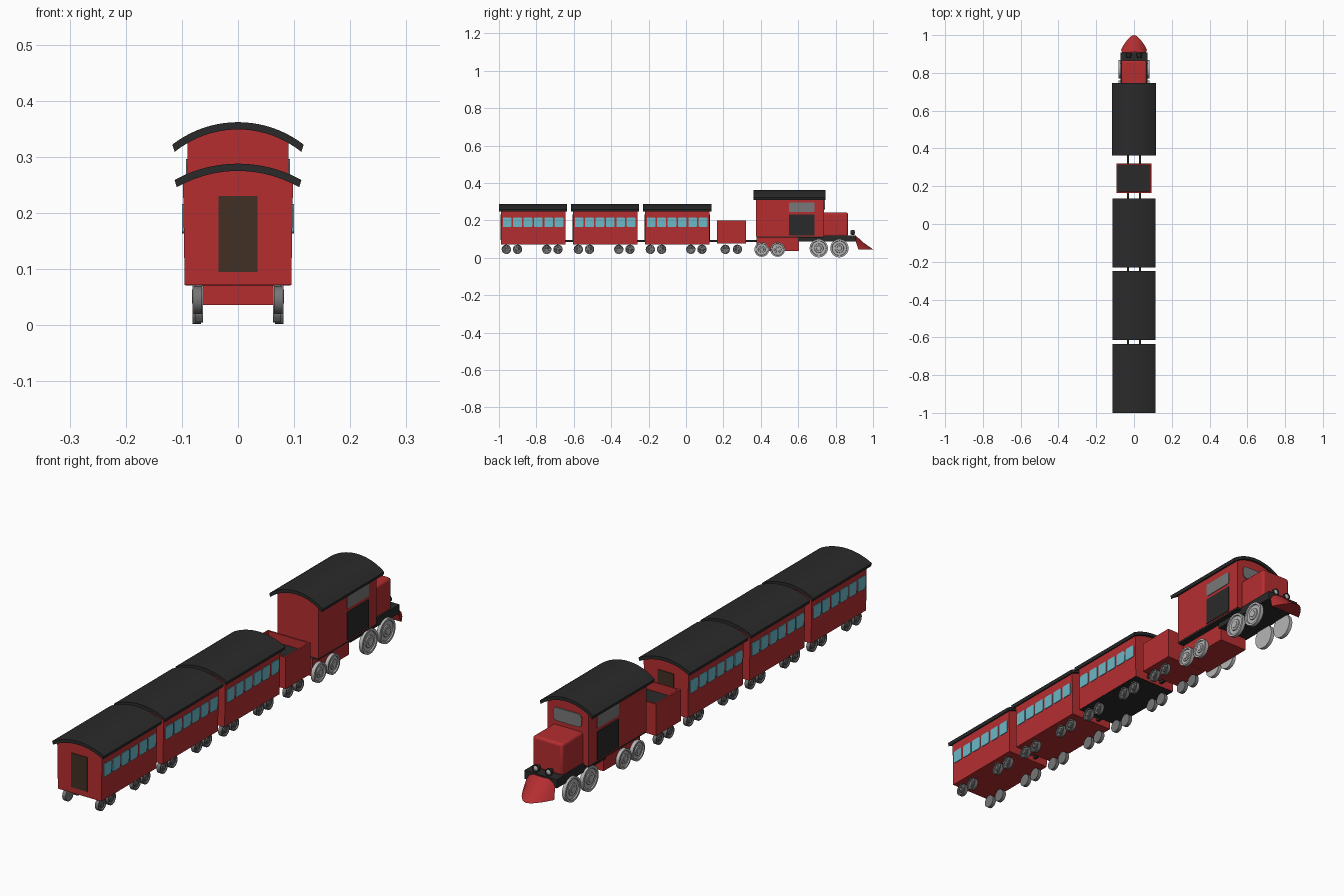
import bpy, bmesh, math
from mathutils import Vector

if "Cube" in bpy.data.objects:
    bpy.data.objects.remove(bpy.data.objects["Cube"])


def material(name, r, g, b):
    m = bpy.data.materials.new(name)
    m.diffuse_color = (r, g, b, 1)
    m.use_nodes = True
    m.node_tree.nodes["Principled BSDF"].inputs["Base Color"].default_value = m.diffuse_color
    return m


RED = material("red paint", 0.46, 0.027, 0.03)
BLACK = material("black paint", 0.023, 0.023, 0.023)
BLUE = material("blue glass", 0.15, 0.48, 0.57)
BROWN = material("dark brown", 0.052, 0.03, 0.018)
GREY = material("grey glass", 0.19, 0.19, 0.19)
STEEL = material("light steel", 0.46, 0.46, 0.46)
IRON = material("grey iron", 0.18, 0.18, 0.18)


def finish(name, bm, *mats):
    bmesh.ops.recalc_face_normals(bm, faces=bm.faces)
    me = bpy.data.meshes.new(name)
    bm.to_mesh(me)
    bm.free()
    for m in mats:
        me.materials.append(m)
    ob = bpy.data.objects.new(name, me)
    bpy.context.collection.objects.link(ob)
    return ob


def smooth(ob):
    bpy.ops.object.select_all(action='DESELECT')
    ob.select_set(True)
    bpy.context.view_layer.objects.active = ob
    bpy.ops.object.shade_smooth_by_angle(angle=math.radians(35))


def prism(name, pts, axis, a, b, mat):
    """Extrude a 2D outline along x (outline in y,z) or y (outline in x,z)."""
    bm = bmesh.new()
    place = (lambda p, d: (d, p[0], p[1])) if axis == 'x' else (lambda p, d: (p[0], d, p[1]))
    r0 = [bm.verts.new(place(p, a)) for p in pts]
    r1 = [bm.verts.new(place(p, b)) for p in pts]
    bm.faces.new(r0)
    bm.faces.new(r1)
    for i in range(len(pts)):
        j = (i + 1) % len(pts)
        bm.faces.new((r0[i], r0[j], r1[j], r1[i]))
    return finish(name, bm, mat)


def box(name, x0, x1, y0, y1, z0, z1, mat):
    return prism(name, [(x0, z0), (x1, z0), (x1, z1), (x0, z1)], 'y', y0, y1, mat)


def arc(hw, z_edge, z_top, n=20):
    """Circular arc in x,z from +hw to -hw."""
    s = z_top - z_edge
    r = (hw * hw + s * s) / (2 * s)
    a = math.asin(hw / r)
    return [(r * math.sin(a - 2 * a * i / n), z_top - r + r * math.cos(a - 2 * a * i / n))
            for i in range(n + 1)]


def rounded(cx, cz, hw, hh, r, n=4):
    pts = []
    for k, (sx, sz) in enumerate(((1, 1), (-1, 1), (-1, -1), (1, -1))):
        for i in range(n + 1):
            t = math.pi / 2 * (k + i / n)
            pts.append((cx + sx * (hw - r) + r * math.cos(t), cz + sz * (hh - r) + r * math.sin(t)))
    return pts


def lathe(name, prof, centre, axis, sign, mat, n=28):
    """Spin (radius, depth) points around an x or y axis."""
    bm = bmesh.new()
    rings = []
    for r, d in prof:
        ring = []
        for i in range(n):
            t = 2 * math.pi * i / n
            u, v = r * math.cos(t), r * math.sin(t)
            p = Vector((sign * d, u, v)) if axis == 'x' else Vector((u, sign * d, v))
            ring.append(bm.verts.new(p + Vector(centre)))
        rings.append(ring)
    for a, b in zip(rings, rings[1:]):
        for i in range(n):
            bm.faces.new((a[i], a[(i + 1) % n], b[(i + 1) % n], b[i]))
    bm.faces.new(rings[0])
    bm.faces.new(rings[-1])
    ob = finish(name, bm, mat)
    smooth(ob)
    return ob


def wheels(name, y, z, r, mat, x0=0.064, w=0.015):
    # rim, recessed web and hub
    prof = [(r, 0), (r, w), (r * .82, w), (r * .78, w * .7), (r * .5, w * .7),
            (r * .47, w * .95), (r * .28, w * .95), (r * .25, w * 1.05)]
    for s in (-1, 1):
        lathe(name, prof, (s * x0, y, z), 'x', s, mat)


def roof(name, hw, z_edge, z_top, t, y0, y1):
    pts = arc(hw, z_edge, z_top)
    inner = [(x * 0.965, z - t) for x, z in reversed(pts)]
    smooth(prism(name, pts + inner, 'y', y0, y1, BLACK))


def body(name, hw0, hw1, z0, z_edge, z_top, y0, y1):
    smooth(prism(name, [(-hw0, z0), (hw0, z0)] + arc(hw1, z_edge, z_top), 'y', y0, y1, RED))


# passenger carriages
for k, c in enumerate((-0.8175, -0.4325, -0.0475)):
    body("carriage_body", 0.095, 0.098, 0.072, 0.252, 0.276, c - 0.172, c + 0.172)
    roof("carriage_roof", 0.113, 0.259, 0.288, 0.013, c - 0.1825, c + 0.1825)
    for i in range(6):
        out = rounded(c + (i - 2.5) * 0.0555, 0.19, 0.0235, 0.026, 0.007)
        for s in (-1, 1):
            prism("carriage_window", out, 'x', s * 0.094, s * 0.0995, BLUE)
    for s in (-1, 1):
        box("carriage_door", -0.035, 0.035, c + s * 0.170, c + s * 0.1745, 0.095, 0.23, BROWN)
    for d in (-0.143, -0.083, 0.073, 0.133):
        wheels("carriage_wheel", c + d, 0.045, 0.025, IRON)
    if k == 2:
        box("carriage_underside", -0.094, 0.094, c - 0.171, c + 0.171, 0.0705, 0.074, BLACK)

# tender with open top and dark floor
bm = bmesh.new()
bmesh.ops.create_cube(bm, size=1)
for v in bm.verts:
    v.co = Vector((v.co.x * 0.186, 0.2425 + v.co.y * 0.155, 0.1375 + v.co.z * 0.125))
top = max(bm.faces, key=lambda f: f.calc_center_median().z)
bmesh.ops.inset_individual(bm, faces=[top], thickness=0.01)
new = bmesh.ops.extrude_discrete_faces(bm, faces=[top])['faces'][0]
new.material_index = 1
bmesh.ops.translate(bm, verts=new.verts, vec=(0, 0, -0.035))
finish("tender_body", bm, RED, BLACK)
for y in (0.21, 0.275):
    wheels("tender_wheel", y, 0.045, 0.025, IRON)

# coupling rods
for y0, y1 in ((-0.66, -0.59), (-0.275, -0.205), (0.11, 0.18), (0.31, 0.39)):
    for x in (-0.032, 0.032):
        box("coupling_rod", x - 0.005, x + 0.005, y0, y1, 0.084, 0.094, BLACK)

# locomotive cab
body("cab_body", 0.09, 0.09, 0.115, 0.325, 0.35, 0.375, 0.738)
roof("cab_roof", 0.117, 0.322, 0.362, 0.013, 0.362, 0.747)
for s in (-1, 1):
    box("cab_side_door", min(s * 0.088, s * 0.093), max(s * 0.088, s * 0.093),
        0.552, 0.686, 0.12, 0.23, BLACK)
    prism("cab_side_window", rounded(0.619, 0.27, 0.067, 0.026, 0.006), 'x',
          s * 0.088, s * 0.0925, GREY)
prism("cab_front_window", rounded(0, 0.285, 0.062, 0.026, 0.016), 'y', 0.736, 0.742, GREY)

# locomotive chassis
box("lower_tank", -0.063, 0.063, 0.376, 0.605, 0.036, 0.112, RED)
box("cab_floor", -0.089, 0.089, 0.376, 0.737, 0.108, 0.117, BLACK)
box("front_platform", -0.071, 0.071, 0.6, 0.908, 0.086, 0.12, BLACK)

# engine hood with softened edges
hood = box("engine_hood", -0.066, 0.066, 0.73, 0.866, 0.115, 0.242, RED)
bev = hood.modifiers.new("bevel", 'BEVEL')
bev.width = 0.01
bev.segments = 3
smooth(hood)

# headlights
for x in (-0.028, 0.028):
    lathe("headlight", [(0.009, 0), (0.014, 0.01), (0.014, 0.022), (0.011, 0.022), (0.010, 0.018)],
          (x, 0.88, 0.135), 'y', 1, BLACK, 20)
    lathe("headlight_lens", [(0.0105, 0.016), (0.010, 0.02), (0.005, 0.023)],
          (x, 0.88, 0.135), 'y', 1, STEEL, 20)

# curved plough: rows swept from the narrow top edge to the pointed base
bm = bmesh.new()
N = 12
rings = []
for z, hw, y0, nose in ((0.115, 0.06, 0.9, 0.912), (0.08, 0.064, 0.91, 0.95), (0.045, 0.069, 0.922, 1.0)):
    rings.append([bm.verts.new((hw * u, y0 + (nose - y0) * (1 - abs(u) ** 1.7), z))
                  for u in (2 * i / N - 1 for i in range(N + 1))])
for a, b in zip(rings, rings[1:]):
    for i in range(N + 1):
        j = (i + 1) % (N + 1)
        bm.faces.new((a[i], a[j], b[j], b[i]))
bm.faces.new(rings[0])
bm.faces.new(rings[-1])
smooth(finish("plough", bm, RED))

# locomotive wheels
for y in (0.71, 0.82):
    wheels("drive_wheel", y, 0.051, 0.049, STEEL, 0.066)
for y in (0.405, 0.49):
    wheels("rear_wheel", y, 0.044, 0.039, STEEL, 0.062)
